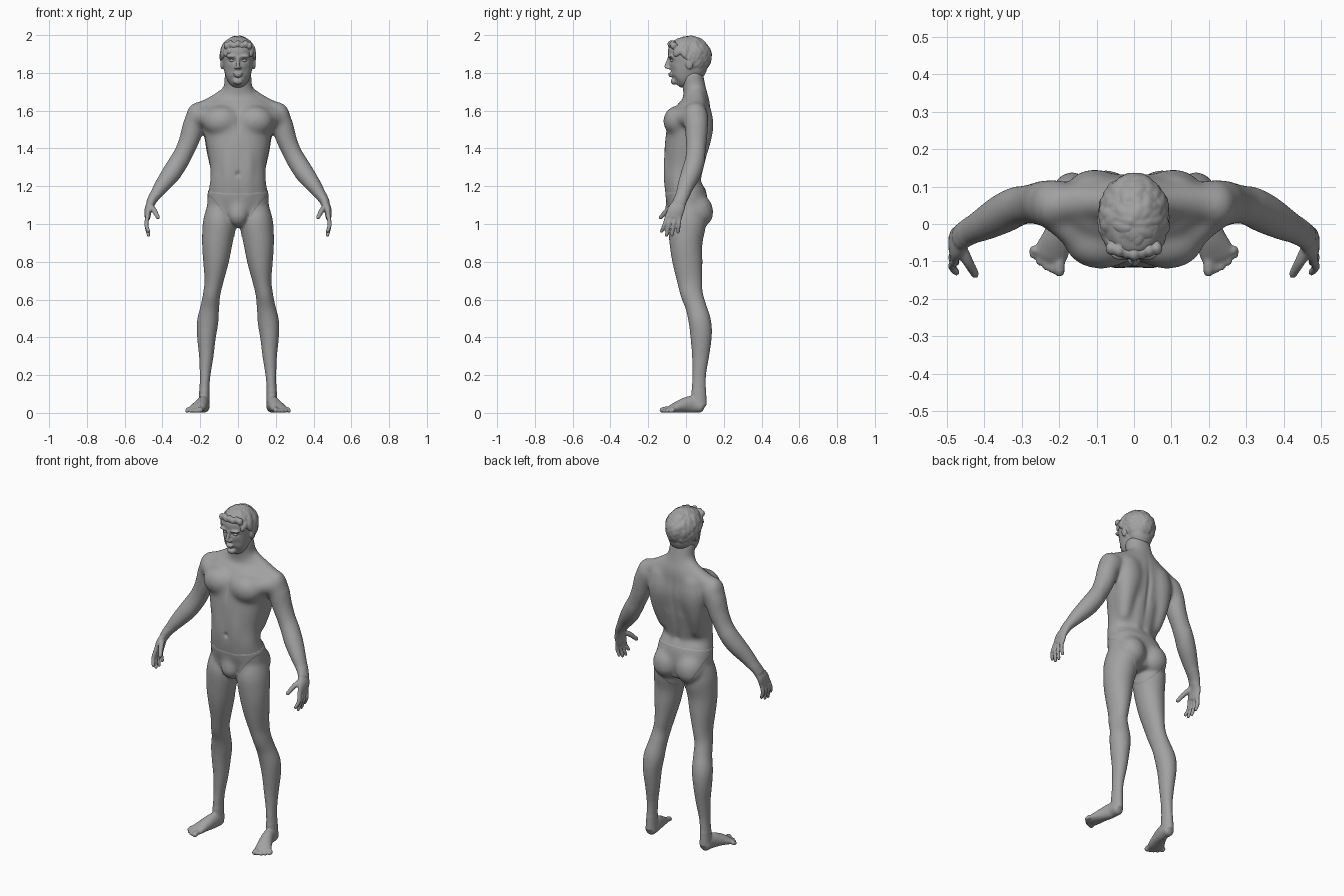
import bpy, bmesh, math, random
from mathutils import Vector, Matrix

if "Cube" in bpy.data.objects:
    bpy.data.objects.remove(bpy.data.objects["Cube"])
random.seed(4)
Y, Z = Vector((0, 1, 0)), Vector((0, 0, 1))
MIRROR, SINGLE = (1, -1), (1,)

grey = bpy.data.materials.new("clay grey")
grey.use_nodes = True
grey.diffuse_color = (0.36, 0.36, 0.36, 1)
grey.node_tree.nodes["Principled BSDF"].inputs["Base Color"].default_value = grey.diffuse_color


def ball(bm, loc, rad, sides=MIRROR, turn=Matrix.Identity(4)):
    """Ellipsoid, optionally repeated on the other side."""
    for s in sides:
        place = Matrix.Translation((loc[0] * s, loc[1], loc[2])) @ turn
        bmesh.ops.create_icosphere(bm, subdivisions=3, radius=1, matrix=place @ Matrix.Diagonal((*rad, 1)))


def spline(keys, steps=5):
    """Smooth curve through the key rings (x, y, z, width, depth)."""
    k = [Vector(p) for p in keys]
    k = [k[0] * 2 - k[1]] + k + [k[-1] * 2 - k[-2]]
    out = []
    for a, b, c, d in zip(k, k[1:], k[2:], k[3:]):
        for t in (i / steps for i in range(steps)):
            out.append(b + (c - a) * (t / 2) + (a * 2 - b * 5 + c * 4 - d) * (t * t / 2)
                       + (b * 3 - a - c * 3 + d) * (t ** 3 / 2))
    return out + [k[-2]]


def tube(bm, keys, ref=Y, sides=MIRROR, cap=1.0, power=2.0, n=28):
    """Loft of oval rings along a path with rounded ends."""
    path = spline(keys)
    pos = [p.to_3d() for p in path]
    rings = []
    for i, p in enumerate(path):
        t = (pos[min(i + 1, len(pos) - 1)] - pos[max(i - 1, 0)]).normalized()
        rings.append((pos[i], t, p[3], p[4]))

    def dome(ring, sign):
        p, t, a, b = ring
        return [(p + t * (sign * cap * min(a, b) * math.sin(g)), t, a * math.cos(g), b * math.cos(g))
                for g in map(math.radians, (25, 50, 75))]

    def bend(v):
        return math.copysign(abs(v) ** (2 / power), v)

    angles = [math.tau * j / n for j in range(n)]
    for s in sides:
        loops = []
        for p, t, a, b in dome(rings[0], -1)[::-1] + rings + dome(rings[-1], 1):
            u = ref.cross(t).normalized()
            v = t.cross(u)
            points = [p + u * (a * bend(math.cos(g))) + v * (b * bend(math.sin(g))) for g in angles]
            loops.append([bm.verts.new((q.x * s, q.y, q.z)) for q in points])
        for lo, hi in zip(loops, loops[1:]):
            for j in range(n):
                bm.faces.new((lo[j - 1], lo[j], hi[j], hi[j - 1]))
        bm.faces.new(loops[0])
        bm.faces.new(loops[-1])


def emit(name, bm):
    mesh = bpy.data.meshes.new(name)
    bm.to_mesh(mesh)
    mesh.polygons.foreach_set("use_smooth", [True] * len(mesh.polygons))
    mesh.materials.append(grey)
    ob = bpy.data.objects.new(name, mesh)
    bpy.context.collection.objects.link(ob)
    return ob


def fuse(bm, voxel):
    """Merge overlapping volumes into one skin."""
    bmesh.ops.recalc_face_normals(bm, faces=bm.faces)
    ob = emit("rough", bm)
    mod = ob.modifiers.new("Remesh", "REMESH")
    mod.mode, mod.voxel_size = "VOXEL", voxel
    out = bmesh.new()
    out.from_object(ob, bpy.context.evaluated_depsgraph_get())
    bpy.data.objects.remove(ob)
    return out


def soften(bm, times, rule=lambda c: True):
    verts = [v for v in bm.verts if rule(v.co)]
    for _ in range(times):
        bmesh.ops.smooth_vert(bm, verts=verts, factor=0.5, use_axis_x=True, use_axis_y=True, use_axis_z=True)


def dent(bm, loc, rad, push, sides=MIRROR):
    """Press the skin along y with a soft falloff."""
    for s in sides:
        for v in bm.verts:
            d = sum(((a - b) / r) ** 2 for a, b, r in zip(v.co, (loc[0] * s, loc[1], loc[2]), rad))
            v.co.y += push * math.exp(-d)


# Torso and neck: height, depth centre, half width, half depth
body = bmesh.new()
torso = [(1.0, .02, .11, .08), (1.08, .012, .16, .1), (1.15, 0, .162, .108), (1.22, -.024, .149, .092),
         (1.3, -.013, .148, .103), (1.4, 0, .165, .114), (1.48, .012, .18, .117), (1.55, .026, .19, .112),
         (1.6, .04, .19, .094), (1.645, .052, .16, .076), (1.685, .05, .105, .064),
         (1.73, .042, .075, .061), (1.8, .028, .074, .061)]
tube(body, [(0, y, z, a, b) for z, y, a, b in torso], sides=SINGLE, cap=.2, power=2.2, n=40)

# Chest, shoulders, back, abdomen and seat
ball(body, (.088, -.046, 1.545), (.1, .076, .082))
tube(body, [(.09, -.05, 1.55, .05, .05), (.15, -.02, 1.565, .05, .05), (.21, .03, 1.565, .05, .05)], ref=Z)
tube(body, [(.05, .055, 1.7, .036, .036), (.12, .06, 1.645, .042, .045), (.2, .055, 1.6, .045, .05)])
ball(body, (.216, .05, 1.565), (.061, .068, .082))
tube(body, [(.1, .085, 1.6, .07, .05), (.105, .085, 1.52, .078, .062), (.115, .06, 1.41, .058, .064),
            (.11, .03, 1.3, .038, .055)])
tube(body, [(.04, .03, 1.14, .03, .037), (.035, .047, 1.25, .03, .037), (.04, .085, 1.4, .03, .035)])
tube(body, [(.045, -.075, 1.14, .045, .032), (.045, -.087, 1.28, .045, .034), (.045, -.08, 1.42, .04, .03)])
ball(body, (.076, .058, 1.068), (.084, .086, .092))
ball(body, (0, -.065, 1.06), (.055, .05, .07), SINGLE)

# Legs
tube(body, [(.1, .01, 1.08, .072, .092), (.1, .005, 1.0, .087, .101), (.11, 0, .9, .081, .088),
            (.117, .008, .8, .068, .08), (.127, .02, .7, .051, .068), (.139, .03, .63, .046, .06),
            (.149, .053, .56, .05, .056), (.161, .074, .48, .057, .06), (.167, .08, .4, .05, .057),
            (.168, .077, .3, .039, .046), (.174, .07, .2, .029, .037), (.178, .068, .12, .027, .039),
            (.18, .068, .04, .03, .042)], cap=.2)
ball(body, (.137, .002, .64), (.032, .034, .05))

# Feet and toes
tube(body, [(.18, .08, .034, .031, .033), (.184, .03, .045, .032, .045), (.202, -.03, .035, .039, .034),
            (.22, -.075, .021, .046, .021), (.226, -.092, .015, .042, .015)], ref=Z, cap=.6)
for i in range(5):
    r = .0105 if i else .0145
    x, tip = .194 + .0175 * i, -.126 + .001 * i + .0025 * i * i
    tube(body, [(x, -.07, .02, r, r), (x + .005, tip + .015, r * 1.3, r, r), (x + .005, tip, r, r, r)], ref=Z, n=12)

# Arms
tube(body, [(.205, .055, 1.575, .055, .065), (.232, .055, 1.53, .06, .064), (.255, .055, 1.45, .055, .059),
            (.285, .052, 1.38, .051, .053), (.315, .045, 1.325, .053, .054), (.355, .025, 1.265, .051, .053),
            (.4, .0, 1.205, .042, .045), (.44, -.02, 1.15, .03, .037), (.462, -.035, 1.115, .024, .036)])

# Hands, fingers and thumb
tube(body, [(.455, -.03, 1.12, .023, .033), (.474, -.05, 1.08, .02, .043), (.479, -.067, 1.035, .015, .045)], cap=.6)
for i, (tip, low) in enumerate([(-.129, .962), (-.103, .941), (-.074, .942), (-.042, .958)]):
    start = -.1 + .022 * i
    tube(body, [(.479, start, 1.04, .012, .0115), (.485, (start + tip) / 2, .995, .011, .0105),
                (.474, tip, low, .0095, .0095)], n=12)
tube(body, [(.464, -.06, 1.095, .017, .017), (.443, -.1, 1.07, .014, .015), (.424, -.134, 1.035, .011, .011)], n=12)

body = fuse(body, .0055)
soften(body, 40, lambda c: c.z > 1.05 and abs(c.x) < .3)
soften(body, 15, lambda c: c.z > .12 and (abs(c.x) < .4 or c.z > 1.16))
soften(body, 1)
dent(body, (0, -.12, 1.265), (.011, .03, .013), .01, SINGLE)
dent(body, (0, .13, 1.45), (.014, .06, .14), -.008, SINGLE)
dent(body, (0, -.11, 1.54), (.012, .05, .06), .006, SINGLE)
for v in body.verts:
    v.co.z = max(v.co.z, 0)

# Briefs: a thin raised area bounded by a waist cut and two leg cuts
cuts = [(Vector((0, 0, 1.178)), Vector((0, .15, -1)).normalized())]
for s in MIRROR:
    a, b, c = Vector((.16 * s, 0, 1.145)), Vector((.04 * s, -.08, 1.0)), Vector((.1 * s, .12, 1.0))
    cuts.append((a, (b - a).cross(c - a).normalized() * -s))
    if cuts[-1][1].z < 0:
        cuts[-1] = (a, -cuts[-1][1])
for point, normal in cuts:
    near = [f for f in body.faces if abs(f.verts[0].co.x) < .22 and .94 < f.verts[0].co.z < 1.23]
    geom = {e for f in near for e in (f, *f.verts, *f.edges)}
    bmesh.ops.bisect_plane(body, geom=list(geom), plane_co=point, plane_no=normal, dist=.0005)
body.normal_update()
for v in body.verts:
    if abs(v.co.x) < .22 and all((v.co - p).dot(m) > .0006 for p, m in cuts):
        v.co += v.normal * .002
emit("body", body)

# Head and face
head = bmesh.new()
skull = [(1.742, -.042, .03, .032), (1.762, -.026, .055, .056), (1.8, -.008, .07, .083), (1.85, .008, .08, .1),
         (1.89, .012, .084, .106), (1.93, .012, .083, .106), (1.965, .012, .066, .085), (1.98, .012, .045, .055)]
tube(head, [(0, y, z, a, b) for z, y, a, b in skull], sides=SINGLE, cap=.25, power=2.15, n=40)
ball(head, (0, -.062, 1.755), (.026, .02, .018), SINGLE)
ball(head, (.032, -.08, 1.888), (.032, .018, .01))
ball(head, (.011, -.094, 1.826), (.009, .012, .008))
tube(head, [(0, -.086, 1.885, .01, .01), (0, -.097, 1.855, .009, .011), (0, -.104, 1.83, .011, .012)],
     sides=SINGLE, cap=.7, n=16)
ball(head, (0, -.083, 1.795), (.025, .012, .007), SINGLE)
ball(head, (0, -.08, 1.784), (.021, .012, .007), SINGLE)
ball(head, (.085, .018, 1.85), (.009, .021, .033))
head = fuse(head, .004)
soften(head, 6)
dent(head, (.033, -.09, 1.867), (.02, .05, .01), .009)
dent(head, (.045, -.08, 1.815), (.018, .04, .02), .004)
ball(head, (.032, -.069, 1.865), (.015, .014, .009))
emit("head", head)

# Hair: a cap with overlapping locks
hair = bmesh.new()
core, size = Vector((0, .016, 1.887)), Vector((.085, .107, .097))
ball(hair, (0, .026, 1.908), (.085, .102, .082), SINGLE)
ball(hair, (0, .052, 1.845), (.075, .062, .085), SINGLE)
for i in range(220):
    h, g = 1 - i / 126, i * math.pi * (3 - math.sqrt(5))
    w = math.sqrt(1 - h * h)
    d = Vector((w * math.cos(g), w * math.sin(g), h))
    p = core + d * size
    if p.z > 1.872 - .75 * p.y:
        turn = Vector(x / r for x, r in zip(d, size)).to_track_quat("Z", "Y").to_matrix().to_4x4()
        grow = random.uniform(.7, 1.2)
        ball(hair, p, (.017 * grow, .027 * grow, .013 * grow), SINGLE,
             turn @ Matrix.Rotation(random.uniform(-.7, .7), 4, "Z"))
for i in range(7):
    ball(hair, (-.06 + .02 * i, -.08 + .005 * abs(i - 3), 1.945 + .007 * (i % 2)), (.016, .018, .02), SINGLE)
hair = fuse(hair, .004)
soften(hair, 1)
emit("hair", hair)
